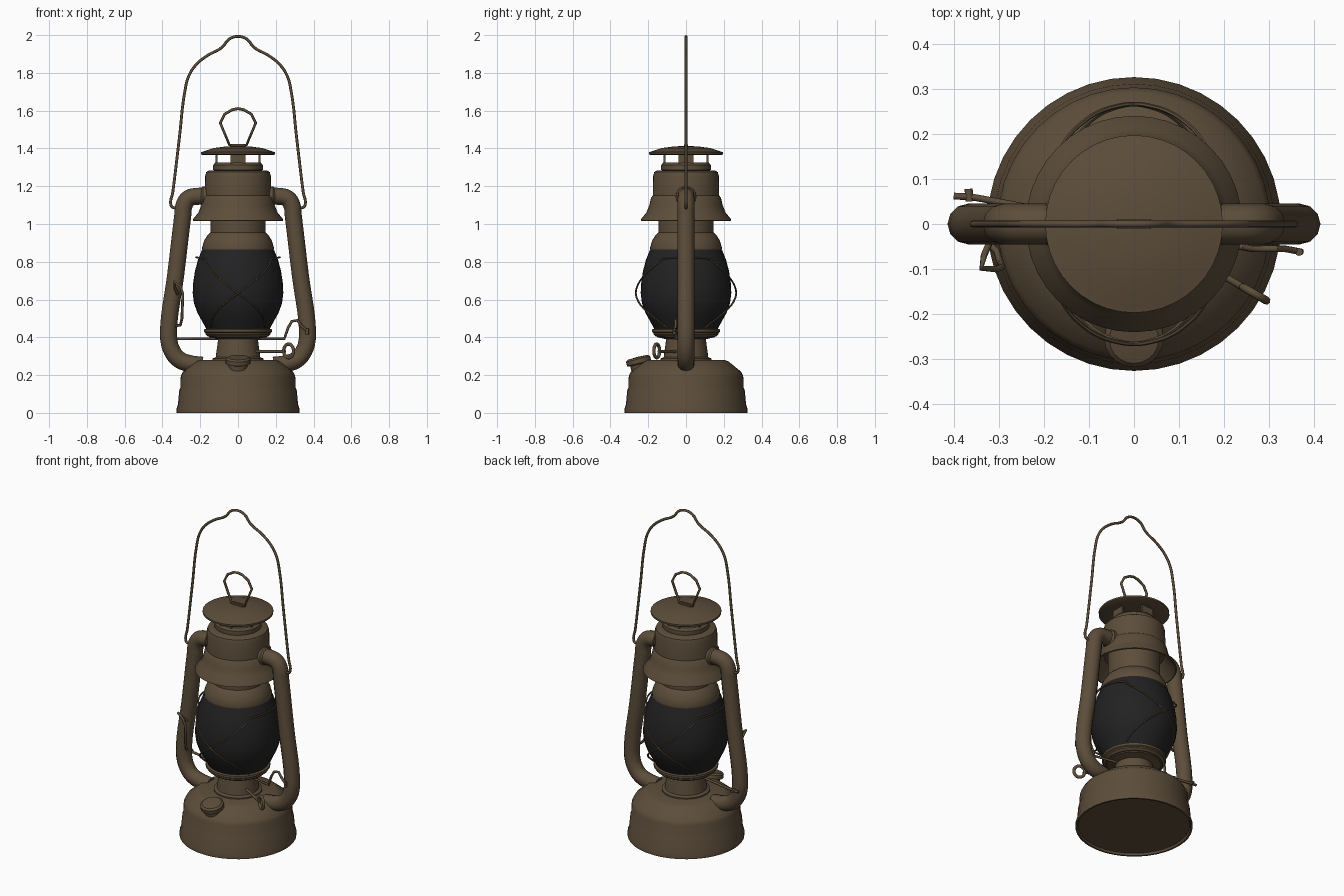
import bpy, bmesh, math
from mathutils import Matrix, Vector

cube = bpy.data.objects.get("Cube")
if cube:
    bpy.data.objects.remove(cube, do_unlink=True)


def material(name, rgb):
    m = bpy.data.materials.new(name)
    m.use_nodes = True
    m.diffuse_color = (*rgb, 1)
    bsdf = next(n for n in m.node_tree.nodes if n.type == 'BSDF_PRINCIPLED')
    bsdf.inputs["Base Color"].default_value = (*rgb, 1)
    return m


BROWN = material("aged brown metal", (0.108, 0.075, 0.043))
BLACK = material("smoked glass", (0.016, 0.016, 0.017))


def finish(name, bm, mat):
    bmesh.ops.recalc_face_normals(bm, faces=bm.faces)
    mesh = bpy.data.meshes.new(name)
    bm.to_mesh(mesh)
    bm.free()
    mesh.materials.append(mat)
    mesh.shade_smooth()
    mesh.set_sharp_from_angle(angle=math.radians(35))
    ob = bpy.data.objects.new(name, mesh)
    bpy.context.collection.objects.link(ob)
    return ob


def lathe(name, profile, mat=BROWN, steps=40, matrix=Matrix()):
    """Revolve (radius, height) points around z."""
    bm = bmesh.new()
    verts = [bm.verts.new((r, 0, z)) for r, z in profile]
    edges = [bm.edges.new(pair) for pair in zip(verts, verts[1:])]
    bmesh.ops.spin(bm, geom=verts + edges, cent=(0, 0, 0), axis=(0, 0, 1),
                   angle=math.tau, steps=steps)
    bmesh.ops.remove_doubles(bm, verts=bm.verts, dist=0.0005)
    bm.transform(matrix)
    return finish(name, bm, mat)


def pipe(name, points, radius, closed=False, smooth=True, sides=2):
    """Sweep a round section along a path and turn it into a mesh."""
    cu = bpy.data.curves.new(name, 'CURVE')
    cu.dimensions = '3D'
    cu.bevel_depth = radius
    cu.bevel_resolution = sides
    cu.resolution_u = 5
    cu.use_fill_caps = True
    sp = cu.splines.new('BEZIER')
    sp.bezier_points.add(len(points) - 1)
    for bp, p in zip(sp.bezier_points, points):
        bp.co = p
        bp.handle_left_type = bp.handle_right_type = 'AUTO' if smooth else 'VECTOR'
    sp.use_cyclic_u = closed
    cu.materials.append(BROWN)
    ob = bpy.data.objects.new(name, cu)
    bpy.context.collection.objects.link(ob)
    bpy.ops.object.select_all(action='DESELECT')
    ob.select_set(True)
    bpy.context.view_layer.objects.active = ob
    bpy.ops.object.convert(target='MESH')
    ob = bpy.context.view_layer.objects.active
    ob.data.shade_smooth()
    ob.data.set_sharp_from_angle(angle=math.radians(50))
    return ob


def mirrored(half):
    """Complete a path that ends on the centre line at x = 0."""
    return half + [(-x, y, z) for x, y, z in reversed(half[:-1])]


# Fuel tank
lathe("fuel_tank", [(0, 0.012), (0.31, 0.012), (0.316, 0), (0.326, 0), (0.326, 0.022),
                    (0.318, 0.045), (0.311, 0.12), (0.304, 0.135), (0.303, 0.195),
                    (0.292, 0.218), (0.225, 0.272), (0.205, 0.28), (0, 0.28)])

# Burner neck and globe gallery
lathe("burner", [(0.135, 0.27), (0.135, 0.288), (0.118, 0.295), (0.112, 0.34),
                 (0.105, 0.39), (0.15, 0.4), (0.158, 0.41)])
lathe("globe_gallery", [(0, 0.405), (0.16, 0.405), (0.172, 0.415), (0.172, 0.423),
                        (0.18, 0.428), (0.18, 0.442), (0.165, 0.447), (0, 0.447)])

# Glass globe
globe = [(0.166, 0.442), (0.187, 0.48), (0.215, 0.53), (0.233, 0.58), (0.24, 0.635),
         (0.237, 0.69), (0.228, 0.75), (0.212, 0.81), (0.19, 0.865)]
lathe("glass_globe", globe, BLACK)

# Chimney with flared hood, hollow below the rim
lathe("globe_holder", [(0, 0.858), (0.188, 0.858), (0.19, 0.875), (0.18, 0.91),
                       (0.162, 0.94), (0.146, 0.955), (0.146, 1.12)])
lathe("chimney_hood", [(0.146, 1.10), (0.168, 1.10), (0.195, 1.06), (0.232, 1.015),
                       (0.24, 1.018), (0.238, 1.026), (0.21, 1.06), (0.194, 1.10),
                       (0.185, 1.14), (0.176, 1.15), (0.174, 1.255), (0.168, 1.275),
                       (0.155, 1.283), (0.115, 1.283)])
lathe("vent_collar", [(0.115, 1.28), (0.132, 1.287), (0.132, 1.312), (0.12, 1.325),
                      (0.11, 1.325), (0, 1.31)])

# Four vent posts
for i in range(4):
    bm = bmesh.new()
    bmesh.ops.create_cube(bm, size=1)
    bm.transform(Matrix.Rotation(i * math.pi / 2, 4, 'Z') @ Matrix.Translation((0.114, 0, 1.343))
                 @ Matrix.Diagonal((0.01, 0.078, 0.06, 1)))
    finish("vent_post", bm, BROWN)

# Top cap
lathe("top_cap", [(0, 1.365), (0.12, 1.365), (0.19, 1.366), (0.197, 1.37), (0.197, 1.38),
                  (0.185, 1.383), (0.13, 1.402), (0.06, 1.411), (0, 1.413)])
bm = bmesh.new()
bmesh.ops.create_cube(bm, size=1)
bm.transform(Matrix.Translation((0, 0, 1.414)) @ Matrix.Diagonal((0.075, 0.022, 0.016, 1)))
finish("ring_clip", bm, BROWN)
pipe("lifting_ring", mirrored([(0.045, 0, 1.418), (0.094, 0, 1.535), (0.07, 0, 1.582),
                               (0.03, 0, 1.605), (0, 0, 1.611)]),
     0.0075, closed=True, smooth=False)

# Side air tubes
for side, label in ((1, "left"), (-1, "right")):
    path = [(0.15, 1.145), (0.22, 1.146), (0.262, 1.135), (0.285, 1.10), (0.293, 1.04),
            (0.33, 0.73), (0.368, 0.44), (0.366, 0.385), (0.35, 0.33), (0.315, 0.285),
            (0.26, 0.262), (0.19, 0.252)]
    pipe(label + "_air_tube", [(side * x, 0, z) for x, z in path], 0.045, sides=4)
    # Collar where the tube meets the chimney
    turn = Matrix.Translation((side * 0.17, 0, 1.145)) @ Matrix.Rotation(side * math.pi / 2, 4, 'Y')
    lathe(label + "_tube_collar", [(0.045, 0.025), (0.054, 0.015), (0.056, -0.02)],
          steps=16, matrix=turn)

# Carrying bail
pipe("carrying_bail", mirrored([(0.29, 0, 1.09), (0.345, 0, 1.088), (0.355, 0, 1.1),
                                (0.345, 0, 1.17), (0.31, 0, 1.46), (0.28, 0, 1.71),
                                (0.262, 0, 1.78), (0.225, 0, 1.84), (0.165, 0, 1.89),
                                (0.085, 0, 1.935), (0.045, 0, 1.98), (0, 0, 1.993)]), 0.0075)


# Crossed guard wires, front and back
def guard_radius(z):
    for (r0, z0), (r1, z1) in zip(globe, globe[1:]):
        if z <= z1:
            return r0 + (r1 - r0) * (z - z0) / (z1 - z0)
    return globe[-1][0]


for facing in (-1, 1):
    for lean in (-1, 1):
        pts = []
        for i in range(13):
            t = i / 12
            z = 0.45 + 0.365 * t
            a = lean * math.radians(110) * (t - 0.5)
            r = guard_radius(z) + 0.006 + 0.02 * math.sin(math.pi * t)
            pts.append((r * math.sin(a), facing * r * math.cos(a), z))
        pipe("guard_wire", pts, 0.005, sides=1)

# Side arcs joining the guard wires
for side in (-1, 1):
    arc = [math.radians(-37 + 74 * i / 8) for i in range(9)]
    pipe("guard_side_arc", [(side * 0.222 * math.cos(a), 0.222 * math.sin(a),
                             0.812 + 0.012 * math.cos(2 * a)) for a in arc], 0.005, sides=1)

# Filler cap on the front shoulder
lathe("filler_cap", [(0.05, -0.06), (0.05, 0), (0.066, 0.005), (0.066, 0.028),
                     (0.055, 0.037), (0, 0.04)], steps=20,
      matrix=Matrix.Translation((0, -0.247, 0.258)) @ Matrix.Rotation(math.radians(14), 4, 'X'))

# Wick knob on a slanted shaft
pipe("wick_shaft", [(0.07, -0.04, 0.325), (0.25, -0.145, 0.325)], 0.008, smooth=False)
along = Vector((0.86, -0.5, 0))
hub = Vector((0.268, -0.155, 0.328))
pipe("wick_knob", [hub + along * 0.03 * math.cos(a) + Vector((0, 0, 0.036 * math.sin(a)))
                   for a in (i * math.tau / 8 for i in range(8))], 0.009, closed=True)

# Globe lifting lever
pipe("globe_lever", [(-0.40, 0.062, 0.392), (-0.36, 0.06, 0.392), (0.245, -0.052, 0.392),
                     (0.265, -0.055, 0.45), (0.285, -0.055, 0.485), (0.315, -0.055, 0.49),
                     (0.335, -0.055, 0.46), (0.372, -0.062, 0.43)], 0.0075, smooth=False)
pipe("lever_end", [(-0.365, 0.05, 0.392), (-0.367, 0.078, 0.392)], 0.009, smooth=False)
pipe("lever_stop", [(0.366, -0.062, 0.415), (0.366, -0.062, 0.447)], 0.009, smooth=False)

# Latch wire beside the right tube
pipe("latch_wire", [(-0.33, -0.035, 0.46), (-0.305, -0.06, 0.465), (-0.297, -0.085, 0.5),
                    (-0.292, -0.095, 0.63), (-0.305, -0.1, 0.67), (-0.338, -0.098, 0.695),
                    (-0.333, -0.07, 0.66), (-0.32, -0.04, 0.63)], 0.0075, smooth=False)
